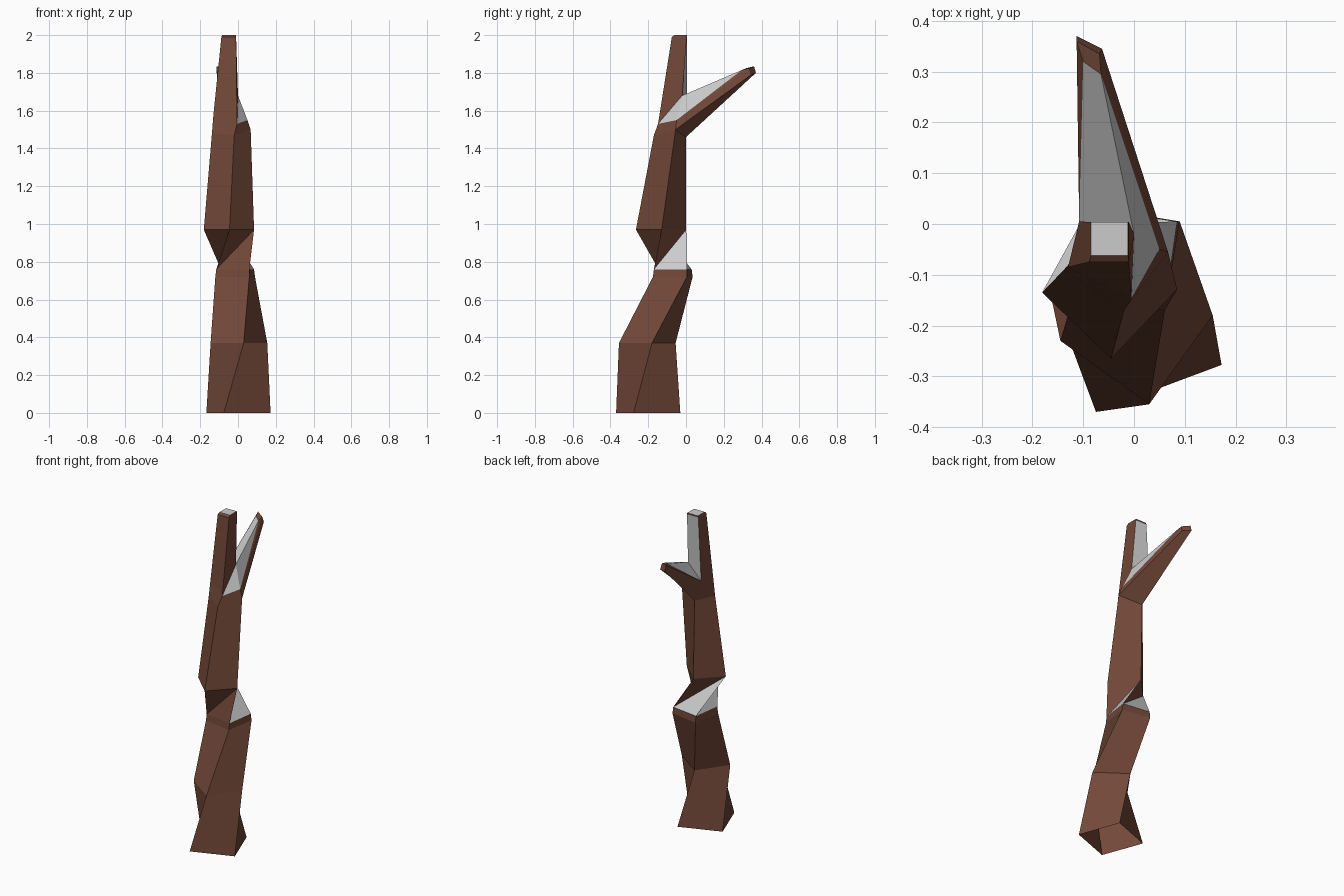
import bpy, bmesh
from mathutils import Vector as V

if "Cube" in bpy.data.objects:
    bpy.data.objects.remove(bpy.data.objects["Cube"])

faces = []  # (points, is_bare)


def add(*pts, bare=False):
    faces.append((pts, bare))


def square(cx, cy, dx, dy, z):
    """Four corners: front, right, back, left, turning about the centre."""
    return [V((cx + a, cy + b, z)) for a, b in
            ((dx, dy), (-dy, dx), (-dx, -dy), (dy, -dx))]


def band(lo, hi):
    for i in range(4):
        j = (i + 1) % 4
        add(lo[i], lo[j], hi[j], hi[i])


# Twisting lower trunk (open underneath)
r0 = square(.0025, -.2, -.0775, -.17, 0)
r1 = square(.005, -.205, .025, -.15, .37)
r2 = square(-.015, -.07, .075, -.105, .72)
r3 = square(-.015, -.07, .075, -.10, .76)
r4 = square(-.048, -.132, .003, -.133, .97)
for lo, hi in ((r0, r1), (r1, r2), (r2, r3)):
    band(lo, hi)

# Waist, twisted by one corner, with light ledges
for i in range(4):
    j, k = (i + 1) % 4, (i + 2) % 4
    add(r3[i], r3[j], r4[k], bare=i != 3)
    add(r3[i], r4[k], r4[j])

# Upper trunk up to the fork
a, b, c, d = r5 = [V((-.02, -.17, 1.47)), V((.067, -.055, 1.50)),
                   V((-.06, .0, 1.46)), V((-.138, -.09, 1.48))]
band(r4, r5)
a2, b2 = V((-.005, -.148, 1.53)), V((.05, -.05, 1.55))
d2, g = V((-.13, -.085, 1.58)), V((-.108, .005, 1.60))
e = V((0, -.02, 1.68))
add(d, a, a2, d2)
add(a, b, b2, a2)
add(c, d, d2, g)

# Main stem: front right, back right, back left, front left corners
top = [V((-.01, -.075, 1.99)), V((-.01, .004, 1.99)),
       V((-.088, .004, 1.99)), V((-.088, -.075, 1.99))]
cap = [V((-.012, -.062, 2)), V((-.012, .004, 2)),
       V((-.085, .004, 2)), V((-.085, -.062, 2))]
add(d2, a2, top[0], top[3])
add(a2, e, top[0])
add(e, top[1], top[0])
add(e, g, top[2], top[1], bare=True)
add(g, d2, top[3], top[2])
band(top, cap)
add(*cap, bare=True)

# Side branch reaching backwards
ll, lr = V((-.113, .37, 1.80)), V((-.063, .345, 1.79))
ul, ur = V((-.113, .36, 1.835)), V((-.068, .335, 1.825))
p, q = V((-.065, .295, 1.815)), V((-.10, .32, 1.825))
add(b, c, ll, lr)
add(b, lr, ur, b2)
add(b2, ur, p)
add(c, g, ul, ll)
add(g, q, ul)
add(ll, ul, ur, lr)
add(ul, q, p, ur)
add(a2, b2, e, bare=True)
add(b2, p, e, bare=True)
add(e, p, q, g, bare=True)

bark = bpy.data.materials.new("bark")
bark.diffuse_color = (.17, .065, .04, 1)
bark.use_nodes = True
bark.node_tree.nodes["Principled BSDF"].inputs["Base Color"].default_value = bark.diffuse_color

# Split the closed shell into bark and light wood
for name, want in (("trunk_bark", False), ("light_wood", True)):
    bm = bmesh.new()
    for pts, bare in faces:
        f = bm.faces.new([bm.verts.new(v) for v in pts])
        f.material_index = int(bare)
    bmesh.ops.remove_doubles(bm, verts=bm.verts[:], dist=1e-4)
    bmesh.ops.recalc_face_normals(bm, faces=bm.faces[:])
    drop = [f for f in bm.faces if bool(f.material_index) != want]
    bmesh.ops.delete(bm, geom=drop, context='FACES')
    for f in bm.faces:
        f.material_index = 0
    me = bpy.data.meshes.new(name)
    bm.to_mesh(me)
    bm.free()
    if not want:
        me.materials.append(bark)
    bpy.context.collection.objects.link(bpy.data.objects.new(name, me))
